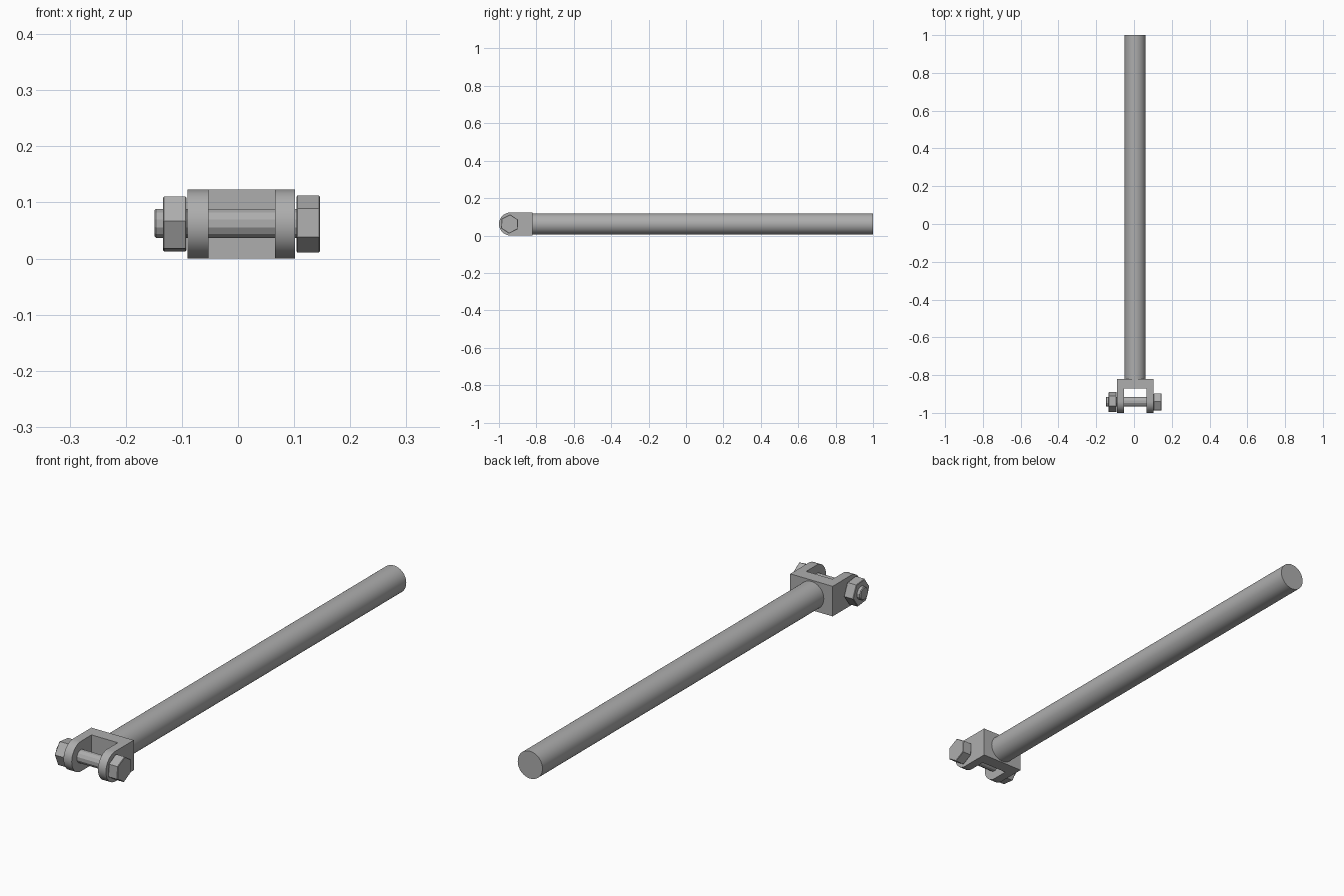
import bpy, bmesh, math
from mathutils import Matrix

cube = bpy.data.objects.get("Cube")
if cube:
    bpy.data.objects.remove(cube, do_unlink=True)

steel = bpy.data.materials.new("grey steel")
steel.use_nodes = True
GREY = (0.42, 0.42, 0.42, 1)
steel.diffuse_color = GREY
steel.node_tree.nodes["Principled BSDF"].inputs["Base Color"].default_value = GREY

MID_X, MID_Z = 0.006, 0.0615   # rod axis
PIN_Y = -0.941                 # pin axis


def prism(name, outline, x0, x1):
    """Extrude a (y, z) outline along x."""
    bm = bmesh.new()
    face = bm.faces.new([bm.verts.new((x0, y, z)) for y, z in outline])
    moved = bmesh.ops.extrude_face_region(bm, geom=[face])["geom"]
    bmesh.ops.translate(bm, vec=(x1 - x0, 0, 0),
                        verts=[v for v in moved if isinstance(v, bmesh.types.BMVert)])
    bmesh.ops.recalc_face_normals(bm, faces=bm.faces)
    mesh = bpy.data.meshes.new(name)
    bm.to_mesh(mesh)
    bm.free()
    mesh.materials.append(steel)
    obj = bpy.data.objects.new(name, mesh)
    bpy.context.collection.objects.link(obj)
    return obj


def ring(y, z, radius, sides, turn=0):
    """Regular polygon outline; turn is in degrees."""
    angles = [math.radians(turn) + math.tau * i / sides for i in range(sides)]
    return [(y + radius * math.cos(a), z + radius * math.sin(a)) for a in angles]


def activate(obj):
    bpy.ops.object.select_all(action="DESELECT")
    obj.select_set(True)
    bpy.context.view_layer.objects.active = obj


def chamfer(obj, width):
    """Bevel only the sharp rims of the end faces."""
    bm = bmesh.new()
    bm.from_mesh(obj.data)
    rims = [e for e in bm.edges if abs(e.verts[0].co.x - e.verts[1].co.x) < 1e-5]
    bmesh.ops.bevel(bm, geom=rims, offset=width, segments=1, affect="EDGES")
    bm.to_mesh(obj.data)
    bm.free()


# Long round rod
bpy.ops.mesh.primitive_cylinder_add(vertices=48, radius=0.056, depth=1.83,
                                    location=(MID_X, 0.085, MID_Z),
                                    rotation=(math.pi / 2, 0, 0))
rod = bpy.context.object
rod.name = "rod"
rod.data.materials.append(steel)
bpy.ops.object.shade_smooth_by_angle(angle=math.radians(35))

# Forked yoke: rounded block with a slot cut between the arms
R = MID_Z
outline = [(-0.82, 0), (-0.82, 2 * R)]
for i in range(25):
    a = math.pi / 2 + math.pi * i / 24
    outline.append((-1 + R + R * math.cos(a), R + R * math.sin(a)))
yoke = prism("yoke", outline, -0.09, 0.102)
slot = prism("slot_cutter", [(-1.1, -0.1), (-0.872, -0.1), (-0.872, 0.3), (-1.1, 0.3)],
             -0.053, 0.066)
slot.hide_render = True
cut = yoke.modifiers.new("slot", "BOOLEAN")
cut.operation = "DIFFERENCE"
cut.solver = "EXACT"
cut.object = slot
activate(yoke)
bpy.ops.object.modifier_apply(modifier=cut.name)
bpy.data.objects.remove(slot, do_unlink=True)
activate(yoke)
bpy.ops.object.shade_smooth_by_angle(angle=math.radians(35))

# Pin bolt through both arms
pin = prism("pin", ring(PIN_Y, MID_Z + 0.001, 0.027, 12, 15), -0.149, 0.11)
chamfer(pin, 0.003)

# Hexagonal bolt head and nut
head = prism("bolt_head", ring(PIN_Y - 0.002, MID_Z, 0.051, 6, 27), 0.104, 0.146)
nut = prism("nut", ring(PIN_Y - 0.002, MID_Z, 0.0535, 6, -6), -0.134, -0.092)
for part in (head, nut):
    chamfer(part, 0.002)
